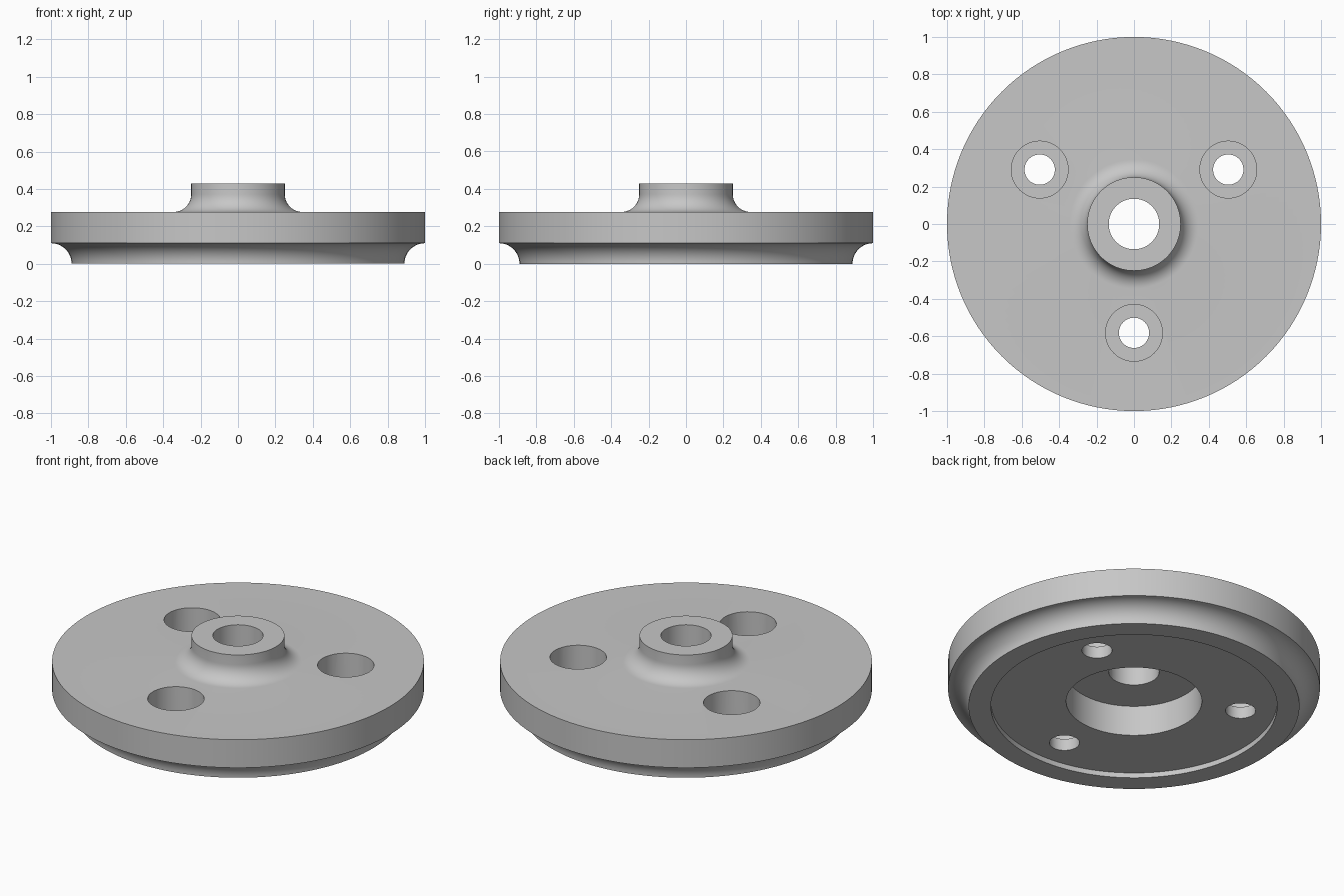
import bpy
import bmesh
from math import pi, sin, cos, radians
from mathutils import Vector

STEPS = 128

cube = bpy.data.objects.get("Cube")
if cube:
    bpy.data.objects.remove(cube, do_unlink=True)

steel = bpy.data.materials.new("light grey metal")
steel.use_nodes = True
grey = (0.57, 0.57, 0.57, 1)
steel.diffuse_color = grey
steel.node_tree.nodes["Principled BSDF"].inputs["Base Color"].default_value = grey


def arc(cx, cz, r, start, end, n=12):
    """Profile points along a circular arc, angles in degrees."""
    angles = [radians(start + (end - start) * i / n) for i in range(n + 1)]
    return [(cx + r * cos(a), cz + r * sin(a)) for a in angles]


def lathe(name, profile, steps, location=(0, 0, 0)):
    """Revolve a closed (radius, height) profile around z."""
    bm = bmesh.new()
    ring = [bm.verts.new((r, 0, z)) for r, z in profile]
    edges = [bm.edges.new((v, ring[(i + 1) % len(ring)])) for i, v in enumerate(ring)]
    bmesh.ops.spin(bm, geom=ring + edges, cent=(0, 0, 0), axis=(0, 0, 1),
                   angle=2 * pi, steps=steps)
    bmesh.ops.remove_doubles(bm, verts=bm.verts, dist=1e-4)
    # discard any edges left lying on the axis
    bmesh.ops.delete(bm, geom=[e for e in bm.edges if not e.link_faces], context='EDGES')
    bmesh.ops.recalc_face_normals(bm, faces=bm.faces)
    mesh = bpy.data.meshes.new(name)
    bm.to_mesh(mesh)
    bm.free()
    mesh.materials.append(steel)
    obj = bpy.data.objects.new(name, mesh)
    obj.location = location
    bpy.context.collection.objects.link(obj)
    return obj


# Disc, hub with fillet, through bore, recessed underside
profile = [(0.135, 0.21), (0.135, 0.43), (0.25, 0.43)]
profile += arc(0.345, 0.372, 0.095, 180, 270)       # hub fillet
profile += [(1.0, 0.277)]
profile += arc(1.0, 0.0, 0.11, 90, 180)             # cove under the rim
profile += [(0.77, 0.0), (0.77, 0.03), (0.365, 0.03), (0.365, 0.21)]
flange = lathe("flange", profile, STEPS)

# Three counterbored bolt holes
cutters = []
for angle in (30, 150, 270):
    spot = Vector((cos(radians(angle)), sin(radians(angle)), 0)) * 0.582
    cutter = lathe("bolt_hole_cutter",
                   [(0, -0.1), (0.081, -0.1), (0.081, 0.1),
                    (0.152, 0.1), (0.152, 0.4), (0, 0.4)], 48, spot)
    cutter.hide_render = True
    cutters.append(cutter)
    cut = flange.modifiers.new("bolt hole", 'BOOLEAN')
    cut.operation = 'DIFFERENCE'
    cut.solver = 'EXACT'
    cut.object = cutter

bpy.ops.object.select_all(action='DESELECT')
flange.select_set(True)
bpy.context.view_layer.objects.active = flange
for name in [m.name for m in flange.modifiers]:
    bpy.ops.object.modifier_apply(modifier="bolt hole" if name == "bolt hole" else name)
for cutter in cutters:
    bpy.data.objects.remove(cutter, do_unlink=True)

bpy.ops.object.shade_smooth_by_angle(angle=radians(30))
